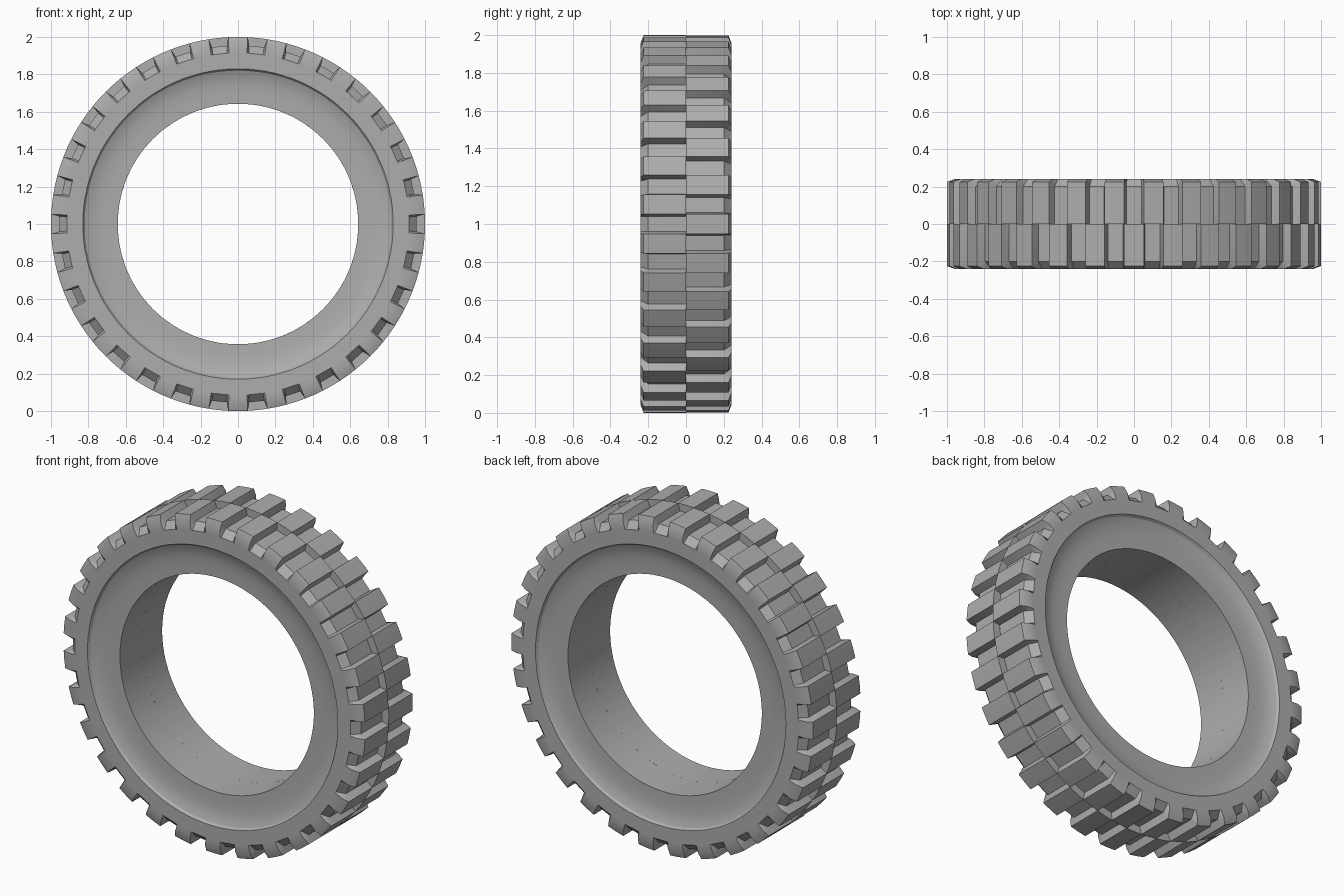
import bpy, bmesh
from math import radians, sin, cos

cube = bpy.data.objects.get("Cube")
if cube:
    bpy.data.objects.remove(cube)

# One rubber colour
rubber = bpy.data.materials.new("grey_rubber")
rubber.use_nodes = True
grey = (0.42, 0.42, 0.42, 1)
rubber.diffuse_color = grey
rubber.node_tree.nodes["Principled BSDF"].inputs["Base Color"].default_value = grey

LUGS = 30
PITCH = 360 / LUGS

# Cross-sections as (radius, distance from the middle plane)
side = [(0.915, 0.24), (0.83, 0.24), (0.82, 0.226), (0.79, 0.213),
        (0.75, 0.205), (0.70, 0.201), (0.643, 0.2), (0.643, 0)]
lug = [(1.0, 0), (1.0, 0.225), (0.96, 0.24)] + side
groove = [(0.955, 0), (0.955, 0.2), (0.935, 0.22)] + side

# Angular columns within one pitch: groove floor, lug edge, lug centre, lug edge
columns = [(-2.4, groove), (2.4, groove), (3, lug), (6, lug), (9, lug)]


def tyre_half(name, direction, phase):
    """Sweep the sections around the axle, one side of the middle plane."""
    bm = bmesh.new()
    rings = []
    for i in range(LUGS):
        for offset, section in columns:
            a = radians(i * PITCH + offset + phase)
            rings.append([bm.verts.new((r * cos(a), direction * y, 1 + r * sin(a)))
                          for r, y in section])
    count = len(lug)
    for i, ring in enumerate(rings):
        nxt = rings[(i + 1) % len(rings)]
        for j in range(count):
            k = (j + 1) % count
            bm.faces.new((ring[j], ring[k], nxt[k], nxt[j]))
    bmesh.ops.recalc_face_normals(bm, faces=bm.faces)
    mesh = bpy.data.meshes.new(name)
    bm.to_mesh(mesh)
    bm.free()
    mesh.materials.append(rubber)
    obj = bpy.data.objects.new(name, mesh)
    bpy.context.collection.objects.link(obj)
    bpy.ops.object.select_all(action='DESELECT')
    obj.select_set(True)
    bpy.context.view_layer.objects.active = obj
    bpy.ops.object.shade_smooth_by_angle(angle=radians(25))
    return obj


# The lugs of the two halves are staggered by half a pitch
tyre_half("front_tyre_half", -1, 0)
tyre_half("back_tyre_half", 1, PITCH / 2)
